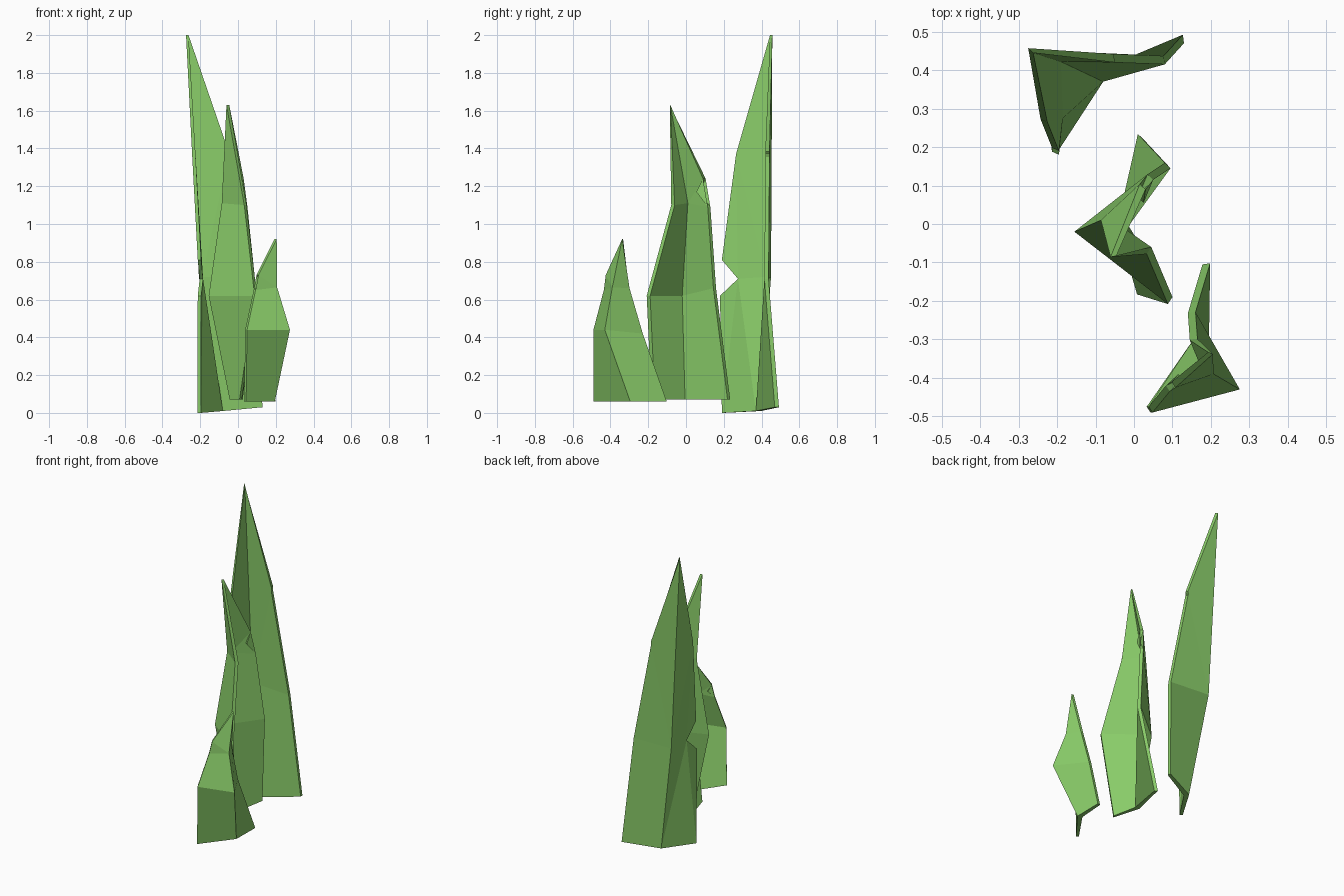
import bpy, bmesh
from mathutils import Vector

green = bpy.data.materials.new("leaf_green")
green.diffuse_color = (0.25, 0.60, 0.14, 1)


def blade(name, tip, spine, left, right, d_tip, d_spine, d_left, d_right):
    """Folded leaf: two panels meeting at a spine, thickened outward by d_* (x, y)."""
    bm = bmesh.new()

    def pair(p, d):  # inner vertex and its outer partner
        p = Vector(p)
        return bm.verts.new(p), bm.verts.new(p + Vector((*d, 0)))

    t = pair(tip, d_tip)
    s = [pair(p, d_spine) for p in spine] + [t]
    for edge, d in ((left, d_left), (right, d_right)):
        e = [pair(p, d) for p in edge] + [t]
        # edge point that meets each spine level
        cut = [min(range(len(edge)), key=lambda i: abs(edge[i][2] - p[2])) for p in spine]
        cut.append(len(edge))
        for k in range(len(spine)):
            loop = [s[k]] + e[cut[k]:cut[k + 1] + 1]
            if s[k + 1] is not t:
                loop.append(s[k + 1])
            for side in (0, 1):
                bm.faces.new([v[side] for v in loop])
        # rim along the outer edge and the base
        rim = [s[0]] + e
        for a, b in zip(rim, rim[1:]):
            bm.faces.new((a[0], b[0], b[1], a[1]))
    bmesh.ops.triangulate(bm, faces=[f for f in bm.faces if len(f.verts) > 4])
    bmesh.ops.recalc_face_normals(bm, faces=bm.faces)
    me = bpy.data.meshes.new(name)
    bm.to_mesh(me)
    bm.free()
    me.materials.append(green)
    bpy.context.collection.objects.link(bpy.data.objects.new(name, me))


# Tall rear blade
blade("tall_blade", (-0.262, 0.445, 2.0),
      [(-0.08, 0.37, 0.01), (-0.19, 0.422, 0.72)],
      [(-0.197, 0.19, 0.0), (-0.195, 0.18, 0.62), (-0.185, 0.275, 0.71),
       (-0.195, 0.19, 0.81), (-0.225, 0.265, 1.37)],
      [(0.13, 0.47, 0.03), (0.08, 0.415, 0.71), (-0.05, 0.42, 1.36),
       (-0.062, 0.42, 1.37), (-0.05, 0.42, 1.385)],
      (-0.013, 0.012), (-0.017, 0.028), (-0.018, 0.008), (-0.003, 0.022))

# Middle blade
blade("middle_blade", (-0.046, -0.083, 1.63),
      [(-0.014, -0.005, 0.07), (-0.125, -0.02, 0.62), (-0.056, 0.01, 1.11)],
      [(0.02, -0.165, 0.07), (0.1, -0.19, 0.62), (0.045, -0.06, 1.1)],
      [(0.025, 0.22, 0.07), (0.095, 0.145, 0.66), (0.05, 0.115, 1.09),
       (0.025, 0.055, 1.17), (0.03, 0.09, 1.24)],
      (-0.015, -0.003), (-0.03, 0.0), (-0.012, -0.018), (-0.015, 0.014))

# Short front blade
blade("short_blade", (0.193, -0.333, 0.92),
      [(0.165, -0.285, 0.06), (0.245, -0.42, 0.44), (0.177, -0.38, 0.665)],
      [(0.033, -0.475, 0.06), (0.038, -0.475, 0.44), (0.083, -0.42, 0.65),
       (0.115, -0.39, 0.69), (0.098, -0.41, 0.73)],
      [(0.178, -0.105, 0.06), (0.14, -0.232, 0.42), (0.145, -0.302, 0.66)],
      (0.012, -0.005), (0.03, -0.01), (0.01, -0.015), (0.02, 0.003))
